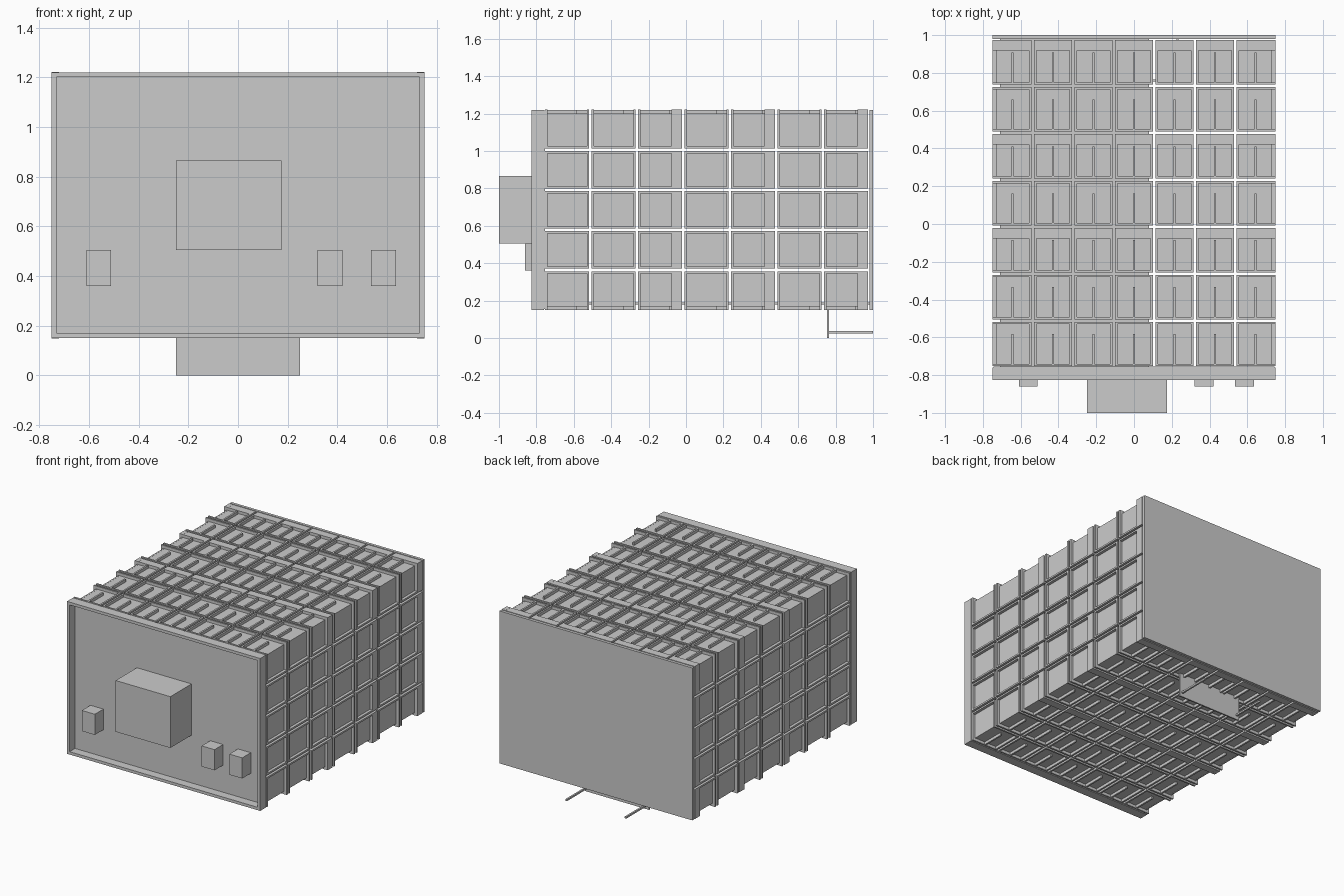
import bpy
import bmesh
from mathutils import Matrix, Vector

cube = bpy.data.objects.get("Cube")
if cube:
    bpy.data.objects.remove(cube, do_unlink=True)

grey = bpy.data.materials.new("light_grey")
grey.use_nodes = True
grey.diffuse_color = (0.6, 0.6, 0.6, 1)
grey.node_tree.nodes["Principled BSDF"].inputs["Base Color"].default_value = (0.6, 0.6, 0.6, 1)

W, FRONT, BACK = 0.75, -0.825, 1.0      # half width and body ends
LOW, HIGH = 0.15, 1.22                  # body bottom and top
PANEL = -0.76                           # where the recessed front panel sits
SKIN = 0.02


def add_box(bm, x0, x1, y0, y1, z0, z1):
    size = Vector((x1 - x0, y1 - y0, z1 - z0))
    mid = Vector((x0 + x1, y0 + y1, z0 + z1)) / 2
    bmesh.ops.create_cube(bm, size=1, matrix=Matrix.Translation(mid) @ Matrix.Diagonal(size).to_4x4())


def finish(name, bm):
    bmesh.ops.recalc_face_normals(bm, faces=bm.faces)
    mesh = bpy.data.meshes.new(name)
    bm.to_mesh(mesh)
    bm.free()
    mesh.materials.append(grey)
    obj = bpy.data.objects.new(name, mesh)
    bpy.context.collection.objects.link(obj)
    return obj


def box(name, *bounds):
    bm = bmesh.new()
    add_box(bm, *bounds)
    return finish(name, bm)


def wall(name, cells, basis, mid_rib):
    """Modular wall: local x across, local y along the body, local z outward from zero."""
    bm = bmesh.new()
    rows, gap, bar, deep = 7, 0.007, 0.012, -0.03
    across = 1.5 / 7
    along = (BACK - SKIN - PANEL) / rows
    for i in range(cells):
        u0 = (i - cells / 2) * across + gap
        u1 = u0 + across - 2 * gap
        first, last = i == 0, i == cells - 1
        # outer cells stop short so the body corner stays notched
        a = u0 - gap + SKIN if first else u0
        b = u1 + gap - SKIN if last else u1
        for j in range(rows):
            v0 = PANEL + j * along + gap
            v1 = v0 + along - 2 * gap
            # recessed panel
            add_box(bm, a, b, v0, v1, deep, -SKIN)
            # rails across the wall, a broad one on every other row
            broad = 0.055 if j in (2, 4, 6) else bar
            left = u0 - gap if first else u0
            right = u1 + gap if last else u1
            add_box(bm, left, right, v0, v0 + bar, deep, 0)
            add_box(bm, left, right, v1 - broad, v1, deep, 0)
            # rails along the body
            if not first:
                add_box(bm, u0, u0 + bar, v0 + bar, v1 - broad, deep, 0)
            if not last:
                add_box(bm, u1 - bar, u1, v0 + bar, v1 - broad, deep, 0)
            # short stiffener in the middle of the panel
            if mid_rib:
                mid = (u0 + u1) / 2
                add_box(bm, mid - bar / 2, mid + bar / 2, v0 + bar, v0 + 0.17, -SKIN, 0)
    obj = finish(name, bm)
    obj.data.transform(basis)
    if basis.determinant() < 0:
        obj.data.flip_normals()


def basis(x_dir, z_dir, origin):
    m = Matrix((x_dir, (0, 1, 0), z_dir)).transposed().to_4x4()
    m.translation = origin
    return m


# Four gridded walls
middle = (LOW + HIGH) / 2
wall("roof", 7, basis((1, 0, 0), (0, 0, 1), (0, 0, HIGH)), True)
wall("floor", 7, basis((1, 0, 0), (0, 0, -1), (0, 0, LOW)), True)
wall("left_wall", 5, basis((0, 0, 1), (1, 0, 0), (W, 0, middle)), False)
wall("right_wall", 5, basis((0, 0, 1), (-1, 0, 0), (-W, 0, middle)), False)

# Inner lining under one side of the floor
box("floor_lining", -0.71, 0.08, PANEL, BACK - SKIN, LOW + 0.03, LOW + 0.04)

# Back plate, recessed front panel and the rim around it
box("back_plate", -W, W, BACK - SKIN, BACK, LOW, HIGH)
box("front_panel", -W + 0.005, W - 0.005, PANEL - 0.005, PANEL + 0.005, LOW + 0.005, HIGH - 0.005)
rim = bmesh.new()
for side in (-1, 1):
    x0, x1 = sorted((side * W, side * (W - SKIN)))
    add_box(rim, x0, x1, FRONT, PANEL, LOW, HIGH)
for z in (LOW, HIGH - SKIN):
    add_box(rim, -W + SKIN, W - SKIN, FRONT, PANEL, z, z + SKIN)
finish("front_rim", rim)

# Equipment boxes on the front
box("large_front_box", -0.25, 0.175, -1.0, PANEL, 0.505, 0.865)
for name, x in (("right", -0.61), ("middle", 0.32), ("left", 0.535)):
    box(name + "_small_box", x, x + 0.1, -0.86, PANEL, 0.36, 0.505)

# Hanging plate under the rear with two rods
box("hanging_plate", -0.25, 0.25, 0.755, 0.765, 0, LOW + 0.02)
for name, x in (("left_rod", 0.23), ("right_rod", -0.23)):
    box(name, x - 0.006, x + 0.006, 0.76, BACK, 0.025, 0.037)
